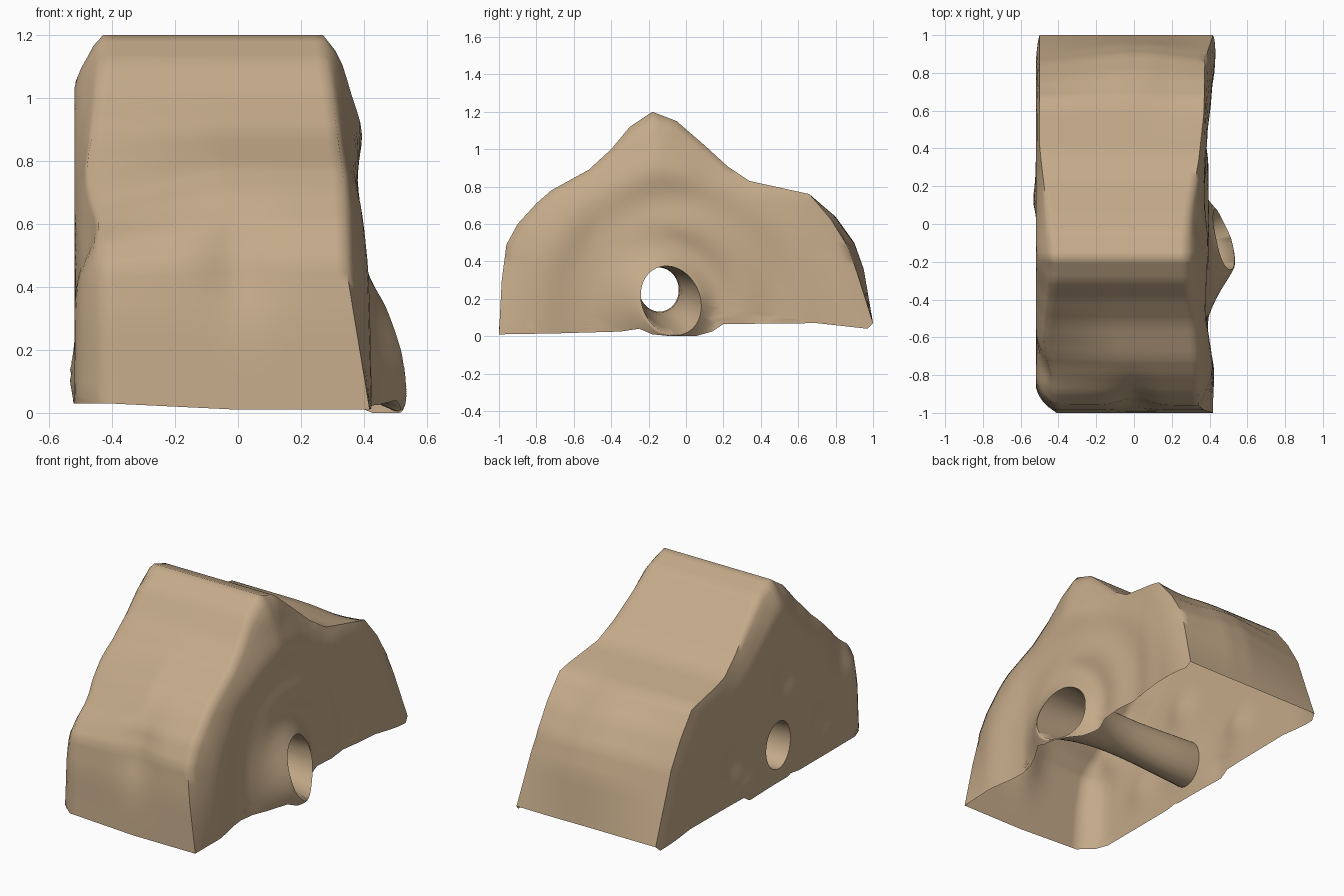
import bpy, bmesh, math
from mathutils import Vector

cube = bpy.data.objects.get("Cube")
if cube:
    bpy.data.objects.remove(cube, do_unlink=True)

# Hill outline (y, z), front foot over the peak to back foot
PROFILE = [(-1, .01), (-.985, .3), (-.96, .49), (-.9, .6), (-.8, .71), (-.72, .78),
           (-.52, .89), (-.4, 1), (-.3, 1.12), (-.18, 1.2), (-.05, 1.15), (.1, 1.02),
           (.22, .91), (.34, .83), (.66, .76), (.8, .64), (.9, .5), (.95, .36), (1, .07)]
# Lower rim, back foot to front foot, dipping under the tunnel mouth
RIM = [(.97, .04), (.7, .07), (.2, .065), (.14, .025), (.05, .0), (-.08, .0),
       (-.18, .01), (-.25, .04), (-.35, .025), (-.7, .015)]
STEPS = 4
RINGS = 24
SPAN = 24

# Tunnel ovals: centre y, z, radii and lean
MOUTH = (-.08, .19, .16, .185, -.025)
MIDDLE = (-.15, .255, .1, .11, 0)
EXIT = (-.145, .245, .115, .14, 0)


def subdivide(points):
    out = []
    for a, b in zip(points, points[1:] + points[:1]):
        out += [Vector(a).lerp(Vector(b), i / STEPS) for i in range(STEPS)]
    return out


def ramp(x, table):
    """Piecewise linear lookup."""
    if x <= table[0][0]:
        return table[0][1]
    for (x0, v0), (x1, v1) in zip(table, table[1:]):
        if x <= x1:
            return v0 + (v1 - v0) * (x - x0) / (x1 - x0)
    return table[-1][1]


def bump(y, z, cy, cz, size):
    return math.exp(-((y - cy) ** 2 + (z - cz) ** 2) / size ** 2)


def back_pull(p):
    """The back shoulder is slimmer along both side edges."""
    pull = ramp(p.y, [(.07, 0), (.36, .035), (.5, .035), (.64, .025), (.76, 0)])
    return Vector((pull, .6 * pull)) if p.x > .5 else Vector((0, 0))


def left_outline(p):
    return p - back_pull(p)


def right_outline(p):
    """The front shoulder also sags towards the right edge."""
    sag = .085 * bump(p.x, 0, -.76, 0, .2) * ramp(p.y, [(.3, 0), (.6, 1)])
    q = p - 1.3 * back_pull(p)
    return Vector((q.x + .2 * sag, max(q.y - sag, .03)))


outer = subdivide(PROFILE + RIM)
sheet_count = (len(PROFILE) - 1) * STEPS
left_crest = [left_outline(p) for p in outer[:sheet_count + 1]]
right_crest = [right_outline(p) for p in outer[:sheet_count + 1]]


def edge_blend(p, crest, width):
    return min(1, min((p - c).length for c in crest) / width)


def left_x(p):
    """Left wall: wide chamfer, faint ripples and a lip round the tunnel."""
    y, z = p
    edge = ramp(z, [(0, .42), (.45, .345), (.75, .335), (1.2, .27)])
    edge += ramp(y, [(.1, 0), (.6, .04), (.9, .03), (1, .01)])
    wall = ramp(abs(y), [(.5, .385), (.8, .425), (1, .42)])
    dy, dz = (y - MOUTH[0]) / MOUTH[2], (z - MOUTH[1]) / MOUTH[3]
    q = math.hypot(dy, dz)
    reach = 1.15 - .55 * dy / max(q, .01)
    fall = max(0, 1 - max(0, q - 1) / reach)
    lip = (.09 - .04 * dz - .045 * dy) * fall ** 1.5
    r = math.hypot(y - MOUTH[0], z - MOUTH[1])
    ripple = .012 * math.cos(2 * math.pi * (r - .4) / .3) * (1 - fall) * max(0, 1 - abs(y))
    t = edge_blend(p, left_crest, .3)
    return edge + (wall + ripple - edge) * t * (2 - t) + lip


def right_x(p):
    """Right wall: narrow chamfer with a few shallow dents."""
    y, z = p
    edge = ramp(y, [(-1, -.41), (-.95, -.43), (-.85, -.47), (-.6, -.48),
                    (-.25, -.42), (.4, -.5), (1, -.5)])
    t = edge_blend(p, right_crest, .14)
    x = edge + (-.52 - edge) * t * (1.5 - .5 * t)
    for cy, cz, size, depth in [(-.78, .56, .13, .035), (-.2, .62, .1, .025),
                                (.3, .3, .09, .025), (-.55, .25, .1, .02),
                                (-.15, .25, .17, .02), (.13, .12, .07, -.015)]:
        x += depth * bump(y, z, cy, cz, size)
    return x


def oval(spec, angle):
    cy, cz, ry, rz, lean = spec
    s = math.sin(angle)
    return Vector((cy + ry * math.cos(angle) + lean * s, cz + rz * s))


def section(p):
    """One closed strip: left wall, over the top, right wall, back by the tunnel."""
    angle = math.atan2(p.y - MOUTH[1], p.x - MOUTH[0])
    mouth, back, mid = (oval(s, angle) for s in (MOUTH, EXIT, MIDDLE))
    pl, pr = left_outline(p), right_outline(p)
    strip = []
    for i in range(RINGS + 1):
        q = mouth.lerp(pl, (i / RINGS) ** 1.4)
        strip.append((left_x(q), q.x, q.y))
    xl, xr = left_x(pl), right_x(pr)
    for i in range(1, SPAN):
        t = i / SPAN
        x = xl + (xr - xl) * t
        q = pl.lerp(p, min(1, 3 * t)).lerp(pr, max(0, 2 * t - 1))
        # upright hollow on the front and a shallow one on the back shoulder
        dent = .04 * bump(1.7 * x, p.y, 0, .48, .17) if p.x < -.7 else 0
        dip = .025 * bump(x, p.x, .2, .75, .15) if p.x > .3 else 0
        strip.append((x, q.x + dent, q.y - dip))
    for i in range(RINGS + 1):
        q = pr.lerp(back, i / RINGS)
        strip.append((right_x(q), q.x, q.y))
    x0, x1 = strip[-1][0], strip[0][0]
    for i in range(1, 12):
        t = i / 12
        q = back.lerp(mouth, t).lerp(mid, .85 * math.sin(math.pi * t))
        strip.append((x0 + (x1 - x0) * t, q.x, q.y))
    return strip


# Hollow hill with a tunnel, open underneath
bm = bmesh.new()
rows = [[bm.verts.new(c) for c in section(p)] for p in outer]
n = len(rows[0])
for k, row in enumerate(rows):
    nxt = rows[(k + 1) % len(rows)]
    for j in range(n):
        if k >= sheet_count and RINGS <= j < RINGS + SPAN:
            continue
        m = (j + 1) % n
        bm.faces.new((row[j], nxt[j], nxt[m], row[m]))
bm.normal_update()
top = max(bm.faces, key=lambda f: f.calc_center_median().z)
if top.normal.z < 0:
    bmesh.ops.reverse_faces(bm, faces=bm.faces[:])

mesh = bpy.data.meshes.new("hill_with_tunnel")
bm.to_mesh(mesh)
bm.free()
hill = bpy.data.objects.new("hill_with_tunnel", mesh)
bpy.context.collection.objects.link(hill)

# Sandy tan
tan = (.55, .40, .25, 1)
mat = bpy.data.materials.new("sandy_tan")
mat.use_nodes = True
mat.diffuse_color = tan
mat.node_tree.nodes["Principled BSDF"].inputs["Base Color"].default_value = tan
mesh.materials.append(mat)

bpy.ops.object.select_all(action='DESELECT')
hill.select_set(True)
bpy.context.view_layer.objects.active = hill
bpy.ops.object.shade_smooth_by_angle(angle=math.radians(65))
